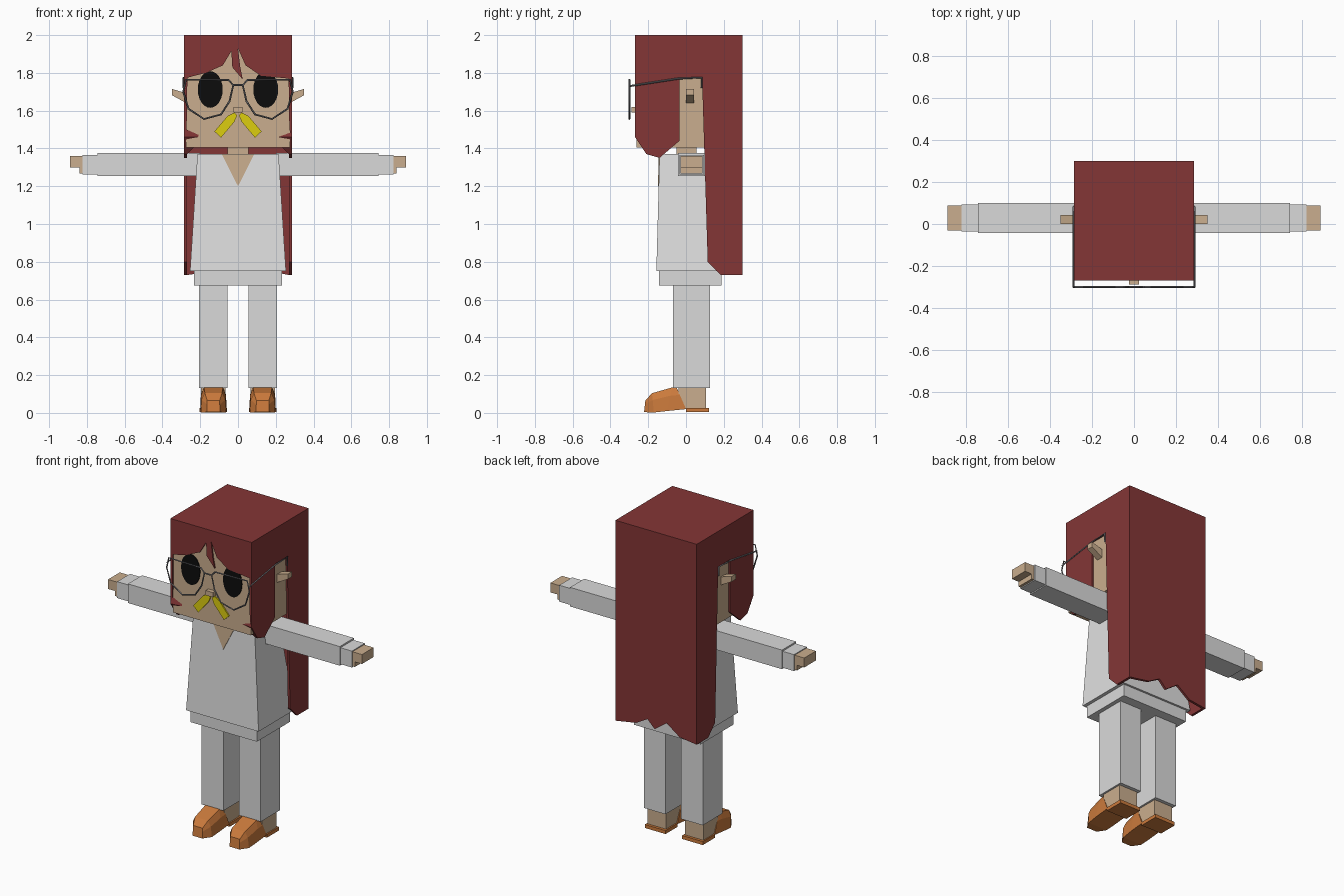
import bpy, bmesh, math
from mathutils import Vector

cube = bpy.data.objects.get("Cube")
if cube:
    bpy.data.objects.remove(cube, do_unlink=True)


def material(name, r, g, b):
    lin = [((c / 255 + 0.055) / 1.055) ** 2.4 if c > 10 else c / 3295 for c in (r, g, b)]
    m = bpy.data.materials.new(name)
    m.use_nodes = True
    m.diffuse_color = (*lin, 1)
    m.node_tree.nodes["Principled BSDF"].inputs["Base Color"].default_value = (*lin, 1)
    return m


HAIR = material("dark_red_hair", 132, 54, 54)
SKIN = material("tan_skin", 202, 174, 142)
SHIRT = material("pale_grey_shirt", 225, 225, 225)
PANTS = material("light_grey_trousers", 218, 218, 218)
SHOE = material("orange_brown_leather", 203, 122, 60)
BLACK = material("black_eye", 12, 12, 12)
YELLOW = material("yellow_moustache", 220, 205, 15)
METAL = material("grey_metal", 110, 110, 114)


def finish(name, bm, mat):
    bmesh.ops.recalc_face_normals(bm, faces=bm.faces)
    me = bpy.data.meshes.new(name)
    bm.to_mesh(me)
    bm.free()
    me.materials.append(mat)
    ob = bpy.data.objects.new(name, me)
    bpy.context.collection.objects.link(ob)
    return ob


def loft(name, rings, mat):
    """Skin a list of equal-length rings and cap both ends."""
    bm = bmesh.new()
    rows = [[bm.verts.new(p) for p in ring] for ring in rings]
    for a, b in zip(rows, rows[1:]):
        for i in range(len(a)):
            j = (i + 1) % len(a)
            bm.faces.new((a[i], a[j], b[j], b[i]))
    bm.faces.new(rows[0])
    bm.faces.new(rows[-1])
    return finish(name, bm, mat)


def rect(x, y, z):
    return [(x[0], y[0], z), (x[1], y[0], z), (x[1], y[1], z), (x[0], y[1], z)]


def box(name, x, y, z, mat):
    return loft(name, [rect(x, y, z[0]), rect(x, y, z[1])], mat)


def plate(name, pts, y0, y1, mat):
    """Extrude an x-z outline along y."""
    return loft(name, [[(x, y, z) for x, z in pts] for y in (y0, y1)], mat)


def wire(name, pts, closed=False, radius=0.005):
    cu = bpy.data.curves.new(name, "CURVE")
    cu.dimensions = "3D"
    cu.bevel_depth, cu.bevel_resolution = radius, 0
    sp = cu.splines.new("POLY")
    sp.points.add(len(pts) - 1)
    for p, co in zip(sp.points, pts):
        p.co = (*co, 1)
    sp.use_cyclic_u = closed
    cu.materials.append(METAL)
    ob = bpy.data.objects.new(name, cu)
    bpy.context.collection.objects.link(ob)
    bpy.ops.object.select_all(action="DESELECT")
    ob.select_set(True)
    bpy.context.view_layer.objects.active = ob
    bpy.ops.object.convert(target="MESH")


# Hair: a boxy shell with a cut fringe, side openings and a ragged back hem
W, F, B, T = 0.285, -0.27, 0.30, 2.0
side = [(B, 0.73), (0.185, 0.73), (0.115, 0.8), (0.085, 1.775), (-0.035, 1.775),
        (-0.035, 1.44), (-0.14, 1.35), (-0.21, 1.37), (F, 1.46), (F, T), (B, T)]
fringe = [(-W, T), (-W, 1.46), (-0.272, 1.5), (-0.268, 1.775), (-0.17, 1.8), (-0.08, 1.84),
          (-0.035, 1.915), (-0.03, 1.83), (0.025, 1.765), (0.012, 1.83), (0, 1.93),
          (0.04, 1.84), (0.12, 1.785), (0.268, 1.77), (0.272, 1.5), (W, 1.46), (W, T)]
hem = [(W, T), (W, 0.73), (0.14, 0.755), (0.06, 0.8), (0.01, 0.75),
       (-0.075, 0.81), (-0.165, 0.745), (-W, 0.73), (-W, T)]
bm = bmesh.new()
for outline in ([(W, y, z) for y, z in side], [(-W, y, z) for y, z in side],
                [(x, F, z) for x, z in fringe], [(x, B, z) for x, z in hem],
                rect((-W, W), (F, B), T)):
    bm.faces.new([bm.verts.new(p) for p in outline])
bmesh.ops.remove_doubles(bm, verts=bm.verts, dist=0.0005)
bmesh.ops.recalc_face_normals(bm, faces=bm.faces)
hair = finish("hair", bm, HAIR)
if max(hair.data.polygons, key=lambda p: p.center.z).normal.z < 0:
    hair.data.flip_normals()
shell = hair.modifiers.new("thickness", "SOLIDIFY")
shell.thickness, shell.offset, shell.use_even_offset = 0.015, -1, True

# Head and face
box("head", (-0.274, 0.274), (-0.261, 0.284), (1.405, 1.97), SKIN)
box("nose", (-0.025, 0.025), (-0.288, -0.25), (1.59, 1.62), SKIN)
box("neck", (-0.055, 0.055), (-0.05, 0.055), (1.33, 1.42), SKIN)
for s, label in ((1, "left"), (-1, "right")):
    eye = [(s * 0.147 + 0.066 * math.cos(a), 1.712 + 0.097 * math.sin(a))
           for a in (math.tau * i / 24 for i in range(24))]
    plate(label + "_eye", eye, -0.266, -0.259, BLACK)
    tuft = [(0.005, 1.575), (0.02, 1.59), (0.055, 1.572), (0.125, 1.49), (0.09, 1.457), (0.02, 1.54)]
    plate(label + "_moustache", [(s * x, z) for x, z in tuft], -0.27, -0.262, YELLOW)
    ear = [(0.265, 1.69), (0.35, 1.715), (0.35, 1.682), (0.265, 1.635)]
    plate(label + "_ear", [(s * x, z) for x, z in ear], 0.0, 0.042, SKIN)

    # Glasses
    lens = [(0.275, 1.765), (0.29, 1.7), (0.262, 1.61), (0.18, 1.556), (0.09, 1.58),
            (0.045, 1.65), (0.025, 1.735), (0.05, 1.762)]
    wire(label + "_lens_rim", [(s * x, -0.3, z) for x, z in lens], True)
    wire(label + "_temple", [(s * 0.288, y, z) for y, z in
                             ((-0.3, 1.73), (-0.04, 1.77), (0.083, 1.775), (0.083, 1.72))])
wire("glasses_bridge", [(-0.028, -0.3, 1.735), (0.028, -0.3, 1.735)])

# Tunic with hem and open collar
loft("tunic", [rect((-0.254, 0.254), (-0.157, 0.2), 0.75),
               rect((-0.215, 0.215), (-0.14, 0.1), 1.37)], SHIRT)
box("tunic_hem", (-0.233, 0.233), (-0.143, 0.187), (0.675, 0.752), PANTS)
collar = [(-0.085, 1.368), (0.085, 1.368), (0, 1.2)]
loft("collar_opening", [[(x, -0.142 - (1.368 - z) * 0.027 + d, z) for x, z in collar]
                        for d in (-0.002, 0.004)], SKIN)

for s, label in ((1, "left"), (-1, "right")):
    def span(a, b):
        return sorted((s * a, s * b))

    # Arms and hands
    box(label + "_sleeve", span(0.2, 0.743), (-0.042, 0.1), (1.255, 1.376), PANTS)
    box(label + "_cuff", span(0.74, 0.823), (-0.035, 0.094), (1.262, 1.366), PANTS)
    box(label + "_hand", span(0.8, 0.89), (-0.03, 0.087), (1.3, 1.36), SKIN)
    box(label + "_palm", span(0.8, 0.84), (-0.03, 0.087), (1.268, 1.3), SKIN)

    # Legs and shoes
    box(label + "_trouser_leg", span(0.055, 0.207), (-0.068, 0.127), (0.132, 0.68), PANTS)
    box(label + "_ankle", span(0.067, 0.195), (-0.04, 0.105), (0.02, 0.14), SKIN)
    box(label + "_heel_sole", span(0.058, 0.203), (0.0, 0.122), (0.004, 0.026), SHOE)
    rings = []
    # each ring: bottom y, bottom z, bottom half width, top y, top z, top half width
    for yb, zb, wb, yt, zt, wt in ((-0.222, 0.004, 0.035, -0.215, 0.066, 0.033),
                                   (-0.17, 0.002, 0.066, -0.18, 0.104, 0.045),
                                   (-0.1, 0.01, 0.07, -0.075, 0.134, 0.05),
                                   (0.0, 0.02, 0.07, -0.05, 0.136, 0.05)):
        c, zm, ym = s * 0.13, zb + (zt - zb) * 0.65, yb + (yt - yb) * 0.65
        rings.append([(c - wb, yb, zb), (c + wb, yb, zb), (c + wb * 0.95, ym, zm),
                      (c + wt, yt, zt), (c - wt, yt, zt), (c - wb * 0.95, ym, zm)])
    loft(label + "_shoe", rings, SHOE)
